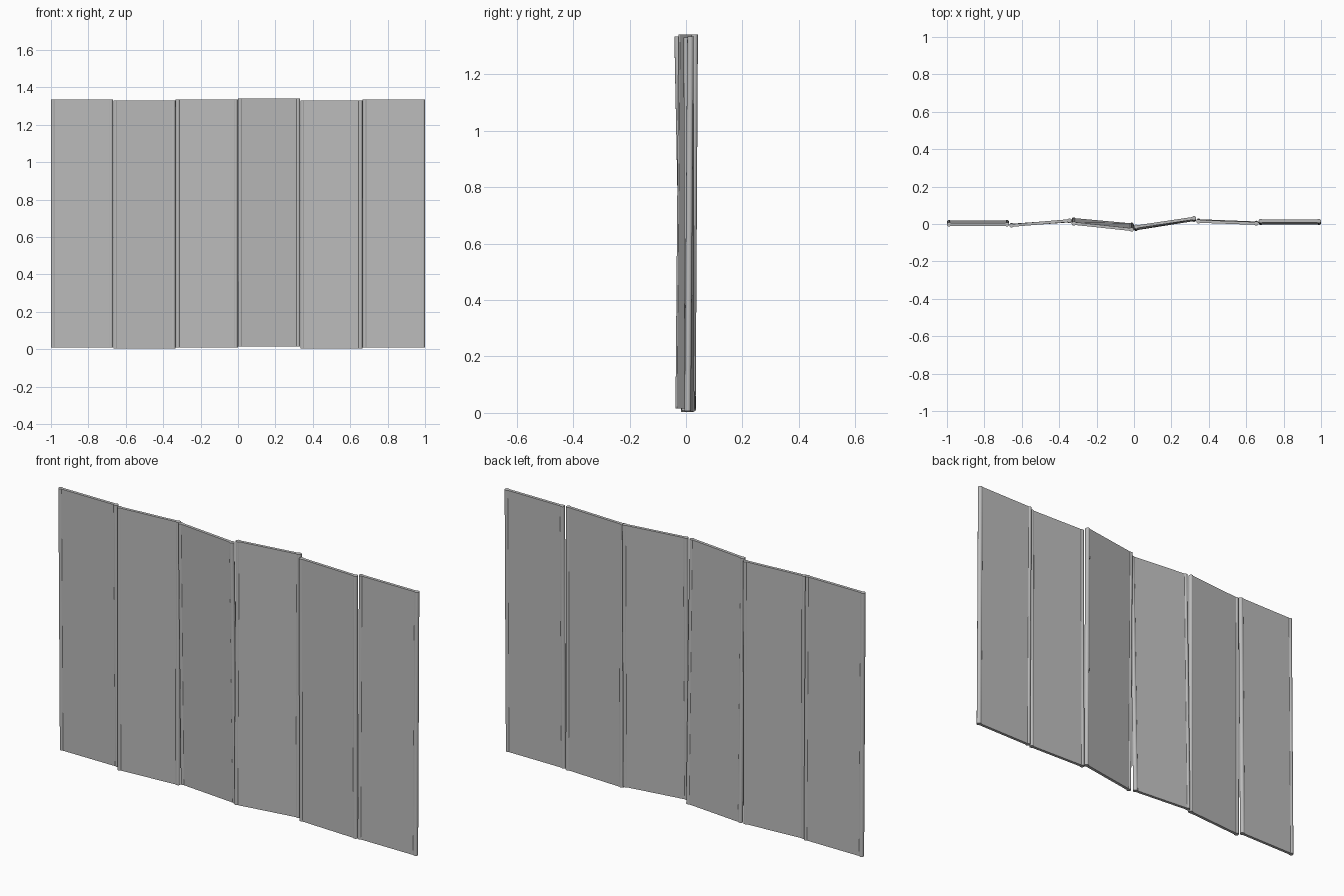
import bpy, bmesh, math
from mathutils import Vector

cube = bpy.data.objects.get("Cube")
if cube:
    bpy.data.objects.remove(cube, do_unlink=True)

# Plain grey sheet
grey = bpy.data.materials.new("plain grey")
grey.use_nodes = True
colour = (0.5, 0.5, 0.5, 1)
grey.diffuse_color = colour
grey.node_tree.nodes["Principled BSDF"].inputs["Base Color"].default_value = colour

BEAD = 0.0115       # radius of the rounded edge
HALF = 0.0075       # half thickness of the sheet
WIDTH = 1 / 3
HEIGHT = 1.326


def half_profile():
    """One rounded edge as (inward distance, side offset), back to front."""
    steps = 12
    start = math.asin(HALF / BEAD)          # where the bead meets the sheet
    sweep = 2 * math.pi - 2 * start
    return [(BEAD + BEAD * math.cos(start + sweep * i / steps),
             BEAD * math.sin(start + sweep * i / steps)) for i in range(steps + 1)]


def outline(x_left, x_right, y_left, y_right, z):
    """Cross-section with a rounded bead along both edges."""
    a, b = Vector((x_left + BEAD, y_left)), Vector((x_right - BEAD, y_right))
    along = (b - a).normalized()
    side = Vector((-along.y, along.x))
    edge = half_profile()
    left = [a + along * (u - BEAD) + side * v for u, v in edge]
    right = [b - along * (u - BEAD) - side * v for u, v in edge]
    return [Vector((p.x, p.y, z)) for p in left + right]


def make_panel(name, index, bottom, top, z):
    x0 = -1 + index * WIDTH
    x1 = x0 + WIDTH - 0.001
    if index == 5:
        x1 = 1
    bm = bmesh.new()
    low = [bm.verts.new(p) for p in outline(x0, x1, *bottom, z)]
    high = [bm.verts.new(p) for p in outline(x0, x1, *top, z + HEIGHT)]
    n = len(low)
    for i in range(n):
        j = (i + 1) % n
        bm.faces.new((low[i], low[j], high[j], high[i]))
    bm.faces.new(low[::-1])
    bm.faces.new(high)
    bmesh.ops.recalc_face_normals(bm, faces=bm.faces)
    mesh = bpy.data.meshes.new(name)
    bm.to_mesh(mesh)
    bm.free()
    mesh.materials.append(grey)
    obj = bpy.data.objects.new(name, mesh)
    bpy.context.collection.objects.link(obj)
    bpy.ops.object.select_all(action='DESELECT')
    obj.select_set(True)
    bpy.context.view_layer.objects.active = obj
    bpy.ops.object.shade_smooth_by_angle(angle=math.radians(35))


# Each panel: edge depths (left, right) at bottom and top, and base height
panels = [
    ((0.010, 0.010), (-0.002, -0.002), 0.009),
    ((-0.006, 0.016), (-0.008, 0.018), 0.004),
    ((0.024, -0.004), (0.003, -0.030), 0.008),
    ((-0.026, 0.023), (-0.015, 0.031), 0.015),
    ((0.018, 0.006), (0.014, 0.003), 0.005),
    ((0.006, 0.006), (0.016, 0.016), 0.008),
]
for i, (bottom, top, z) in enumerate(panels):
    make_panel(f"wall_panel_{i + 1}", i, bottom, top, z)
